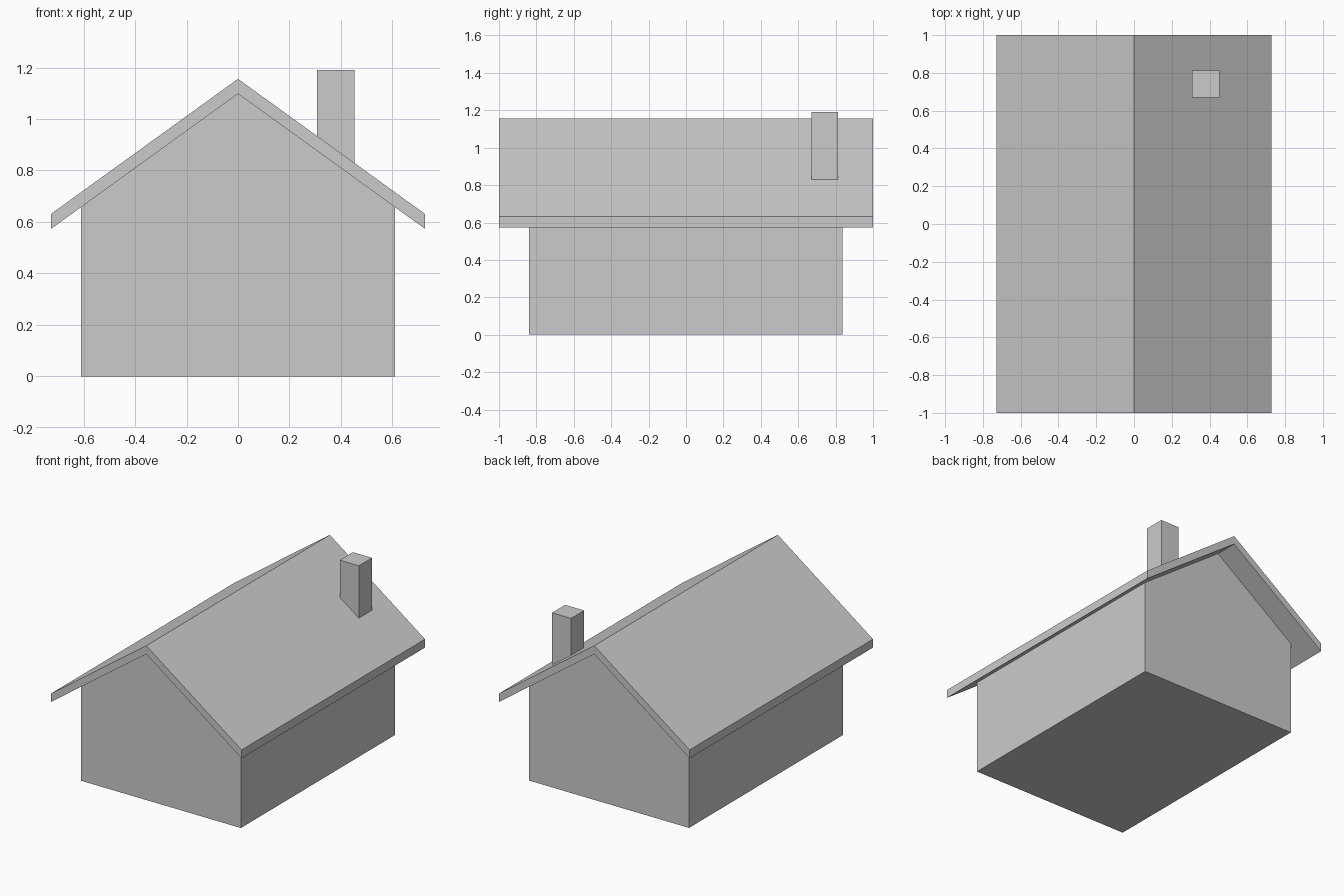
import bpy, bmesh

if "Cube" in bpy.data.objects:
    bpy.data.objects.remove(bpy.data.objects["Cube"])

RIDGE, EAVE_X, EAVE_Z, THICK = 1.156, 0.727, 0.631, 0.058
SLOPE = (RIDGE - EAVE_Z) / EAVE_X


def roof_z(x, drop=0.0):
    """Height of the roof surface at x, lowered by drop."""
    return RIDGE - abs(x) * SLOPE - drop


def prism(name, profile, y0, y1):
    """Extrude an x-z profile from y0 to y1."""
    bm = bmesh.new()
    face = bm.faces.new([bm.verts.new((x, y0, z)) for x, z in profile])
    ext = bmesh.ops.extrude_face_region(bm, geom=[face])
    verts = [g for g in ext["geom"] if isinstance(g, bmesh.types.BMVert)]
    bmesh.ops.translate(bm, verts=verts, vec=(0, y1 - y0, 0))
    bmesh.ops.recalc_face_normals(bm, faces=bm.faces)
    mesh = bpy.data.meshes.new(name)
    bm.to_mesh(mesh)
    bm.free()
    obj = bpy.data.objects.new(name, mesh)
    bpy.context.collection.objects.link(obj)
    return obj


# Gabled walls, meeting the underside of the roof
W = 0.61
prism("walls", [(-W, 0), (W, 0), (W, roof_z(W, THICK)),
                (0, roof_z(0, THICK)), (-W, roof_z(W, THICK))], -0.84, 0.838)

# Overhanging roof slab
E = EAVE_X
prism("roof", [(-E, roof_z(E)), (-E, roof_z(E, THICK)), (0, roof_z(0, THICK)),
               (E, roof_z(E, THICK)), (E, roof_z(E)), (0, RIDGE)], -1, 1)

# Chimney, its foot cut to the roof slope and sunk slightly into it
A, B = 0.308, 0.453
prism("chimney", [(A, roof_z(A, 0.02)), (B, roof_z(B, 0.02)),
                  (B, 1.19), (A, 1.19)], 0.67, 0.813)
